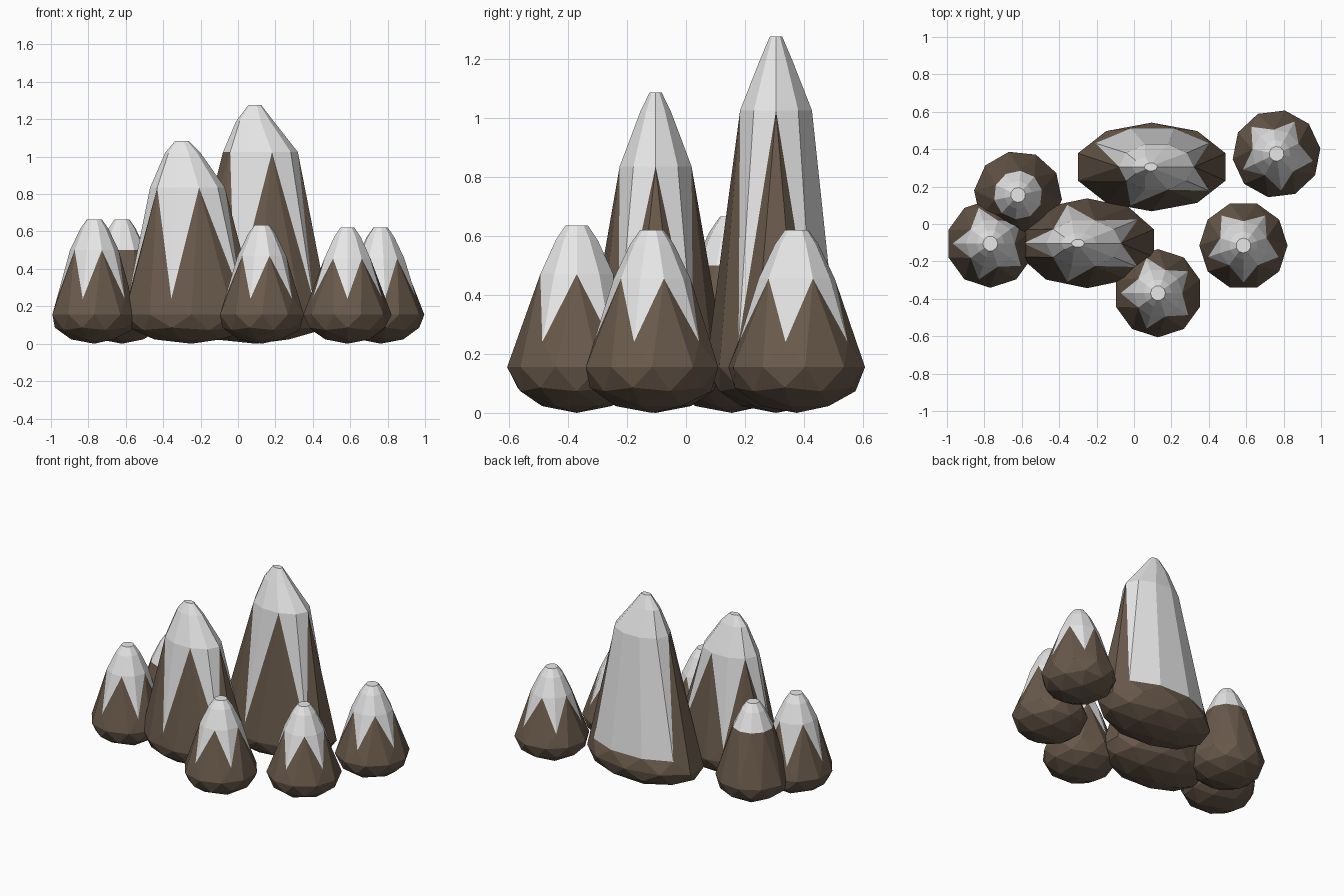
import bpy, bmesh
from math import cos, sin, radians

if "Cube" in bpy.data.objects:
    bpy.data.objects.remove(bpy.data.objects["Cube"], do_unlink=True)


def material(name, colour):
    mat = bpy.data.materials.new(name)
    mat.use_nodes = True
    mat.diffuse_color = (*colour, 1)
    mat.node_tree.nodes["Principled BSDF"].inputs["Base Color"].default_value = (*colour, 1)
    return mat


ROCK, SNOW = 0, 1
MATERIALS = [material("brown rock", (0.14, 0.10, 0.07)),
             material("white snow", (0.80, 0.80, 0.80))]
WAIST = 0.155   # height of the widest ring
TIP = 0.24      # height the snow tongues reach down to


def mountain(name, x, y, rx, ry, rings, snow="PT" * 5, turn=0):
    """rings: (z, centre x, radius x, radius y) from shoulder to cap.
    snow: per column, P = bare rock up to the shoulder, T = snow tongue."""
    bm = bmesh.new()

    def point(angle, z, cx, ax, ay):
        a = radians(angle + turn)
        return bm.verts.new((cx + ax * cos(a), y + ay * sin(a), z))

    def face(mat, *verts):
        unique = list(dict.fromkeys(verts))
        if len(unique) > 2:
            bm.faces.new(unique).material_index = mat

    def under(angle, r, h):
        return point(angle, WAIST * (1 - h), x, rx * r, ry * r)

    # Rounded faceted base
    waist = [under(36 * i + 18, 1, 0) for i in range(10)]
    low = [under(36 * i, *((0.894, 0.447) if i % 2 else (0.851, 0.526))) for i in range(10)]
    foot = [under(72 * i + 36, 0.526, 0.851) for i in range(5)]
    pole = under(0, 0, 1)
    for i in range(10):
        j = (i + 1) % 10
        face(ROCK, low[i], low[j], waist[i])
        face(ROCK, waist[i], low[j], waist[j])
        face(ROCK, foot[i // 2], low[j], low[i])
    for i in range(5):
        face(ROCK, foot[i], foot[(i + 1) % 5], low[(2 * i + 2) % 10])
        face(ROCK, pole, foot[(i + 1) % 5], foot[i])

    # Slopes with zigzag snow line
    loops = [[point(36 * i, *ring) for i in range(10)] for ring in rings]
    shoulder = loops[0]
    edge = []
    for i in range(10):
        if snow[i] == "P":
            edge.append(shoulder[i])
        else:
            middle = (waist[i - 1].co + waist[i].co) / 2
            top = shoulder[i].co
            t = (TIP - WAIST) / (top.z - WAIST)
            edge.append(bm.verts.new(middle.lerp(top, t)))
    for i in range(10):
        j = (i + 1) % 10
        face(ROCK, waist[i - 1], waist[i], edge[i])
        face(ROCK, waist[i], edge[j], edge[i])
        face(SNOW, edge[i], edge[j], shoulder[j], shoulder[i])

    # Snow cap
    for lower, upper in zip(loops, loops[1:]):
        for i in range(10):
            j = (i + 1) % 10
            face(SNOW, lower[i], lower[j], upper[j], upper[i])
    face(SNOW, *loops[-1])
    bmesh.ops.recalc_face_normals(bm, faces=bm.faces)

    mesh = bpy.data.meshes.new(name)
    bm.to_mesh(mesh)
    bm.free()
    for mat in MATERIALS:
        mesh.materials.append(mat)
    obj = bpy.data.objects.new(name, mesh)
    bpy.context.collection.objects.link(obj)


def small_mountain(name, x, y, top, **options):
    rings = [(top - 0.165, x, 0.13, 0.13), (top - 0.05, x, 0.075, 0.075),
             (top, x, 0.04, 0.04)]
    mountain(name, x, y, 0.236, 0.236, rings, **options)


# Two long ridged peaks
mountain("tall_peak", 0.095, 0.305, 0.415, 0.237,
         [(1.025, 0.12, 0.2, 0.128), (1.19, 0.09, 0.1, 0.06), (1.275, 0.09, 0.035, 0.022)],
         snow="PTTTTPPTPT")
mountain("middle_peak", -0.25, -0.103, 0.375, 0.24,
         [(0.835, -0.27, 0.2, 0.128), (1.02, -0.295, 0.095, 0.055), (1.085, -0.3, 0.035, 0.022)])

# Five small hills
small_mountain("left_hill", -0.768, -0.105, 0.665)
small_mountain("back_left_hill", -0.62, 0.155, 0.665, snow="P" * 10, turn=12)
small_mountain("front_hill", 0.128, -0.37, 0.635)
small_mountain("right_hill", 0.585, -0.115, 0.62, turn=18)
small_mountain("back_right_hill", 0.762, 0.375, 0.62, turn=25)
